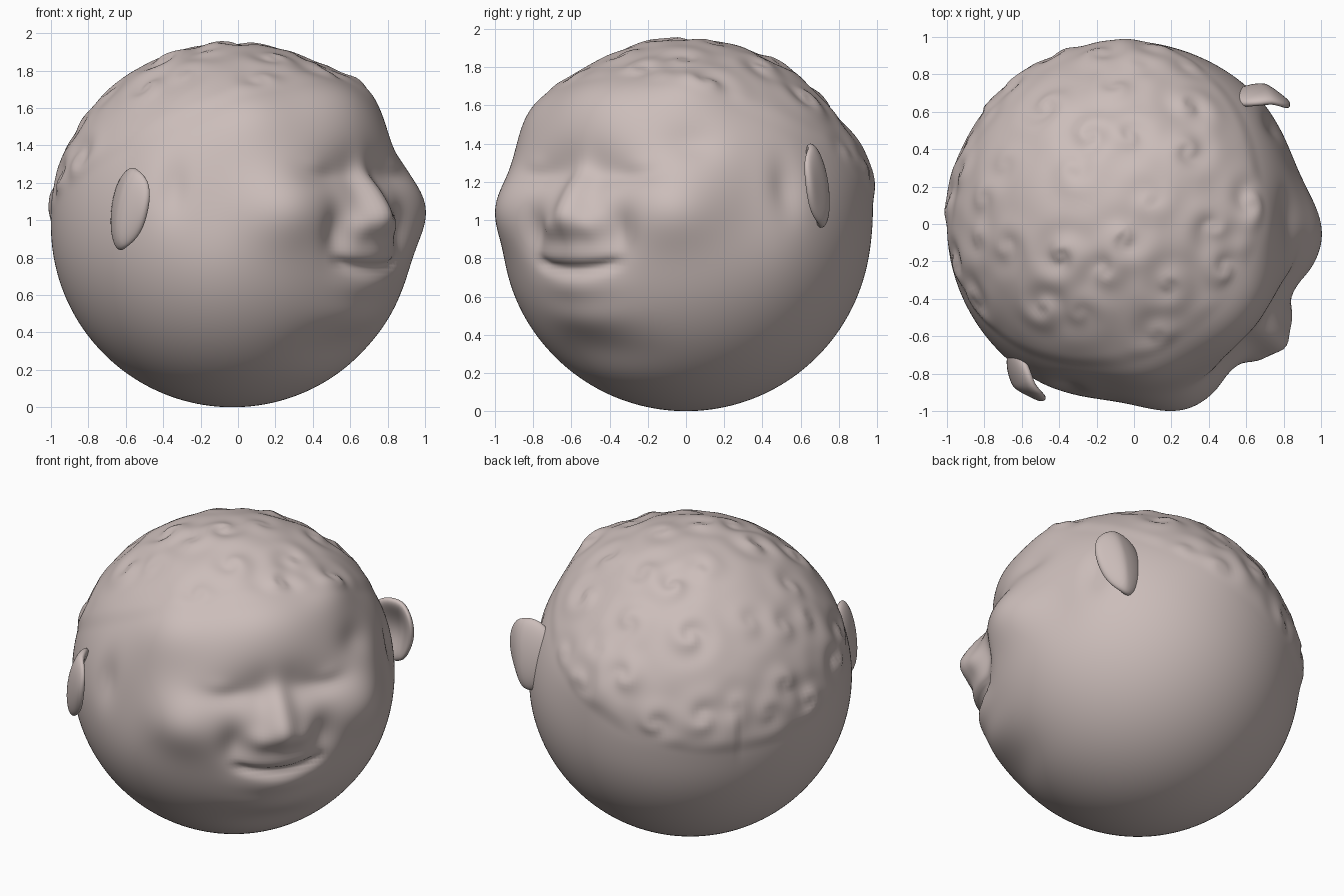
import bpy, bmesh, math, random
from mathutils import Vector, Matrix

if "Cube" in bpy.data.objects:
    bpy.data.objects.remove(bpy.data.objects["Cube"])
random.seed(4)

skin = bpy.data.materials.new("pinkish_clay")
skin.diffuse_color = (0.60, 0.51, 0.49, 1)
skin.use_nodes = True
skin.node_tree.nodes["Principled BSDF"].inputs["Base Color"].default_value = skin.diffuse_color

CENTRE = Vector((-0.03, 0.0, 0.97))
RADIUS = 0.97
FACE = math.radians(-38)          # heading of the face, seen from above
FWD = Vector((math.cos(FACE), math.sin(FACE), 0))
HAIR_AXIS = (FWD * math.cos(math.radians(117)) + Vector((0, 0, math.sin(math.radians(117))))).normalized()

# Face relief: side angle, elevation, height, side spread, vertical spread (degrees), mirrored
BUMPS = [
    (0, 41, 0.07, 30, 13, False),     # forehead
    (40, 46, 0.045, 17, 9, False),    # right brow corner
    (-45, 37, 0.045, 17, 12, False),  # left brow corner
    (40, 27, -0.03, 10, 6, False),    # right temple dip
    (0, 18, -0.07, 20, 8, False),     # eye band
    (0, 2, 0.08, 6, 6, False),        # nose tip
    (0, 12, 0.06, 5, 9, False),       # nose bridge
    (7.5, 0, 0.03, 4, 4, True),       # nostril wings
    (34, 5, 0.07, 13, 11, True),      # cheeks
    (20, 17, -0.03, 10, 4, True),     # eye sockets
    (22, 19, 0.015, 6, 3, True),      # closed lids
    (17, -2, -0.045, 5, 8, True),     # smile folds
    (60, 8, -0.03, 12, 18, True),     # temples
    (0, -9, 0.025, 12, 4, False),     # upper lip
    (0, -18.5, 0.028, 13, 4.5, False),  # lower lip
    (0, -28, 0.028, 17, 7, False),    # chin
    (0, -43, -0.02, 25, 8, False),    # under chin
    (72, 12, -0.03, 5, 9, True),      # hollow before the ears
    (128, 18, 0.035, 20, 11, False),  # back hair swell
    (170, 3, 0.015, 35, 8, False),    # nape hair edge
]


def gauss(x, s):
    return math.exp(-(x / s) ** 2)


def smooth(a, b, x):
    t = min(1, max(0, (x - a) / (b - a)))
    return t * t * (3 - 2 * t)


# Curl centres scattered over the hair cap, of varied size
curls = []
while len(curls) < 34:
    d = Vector((random.gauss(0, 1), random.gauss(0, 1), random.gauss(0, 1))).normalized()
    if d.dot(HAIR_AXIS) > 0.45 and all((d - c[0]).length > 0.21 for c in curls):
        t = d.orthogonal().normalized()
        curls.append((d, t, d.cross(t), random.uniform(0, 6.28), random.choice((-1, 1)),
                      random.uniform(0.006, 0.017)))


def relief(d):
    e = math.degrees(math.asin(max(-1, min(1, d.z))))
    u = math.degrees(math.atan2(d.y, d.x) - FACE)
    u = (u + 180) % 360 - 180
    h = 0
    for bu, be, amp, su, se, mirror in BUMPS:
        h += amp * gauss(u - bu, su) * gauss(e - be, se)
        if mirror:
            h += amp * gauss(u + bu, su) * gauss(e - be, se)
    # smiling mouth line
    if abs(u) < 20:
        h -= 0.035 * gauss(e + 13.5 - 2.5 * (u / 18) ** 2, 1.9) * smooth(20, 12, abs(u)) if abs(u) > 12 \
            else 0.035 * gauss(e + 13.5 - 2.5 * (u / 18) ** 2, 1.9)
    # hair cap and spiral curls
    w = smooth(0.37, 0.47, d.dot(HAIR_AXIS))
    if w > 0:
        h += 0.01 * w
        for c, t, b, ph, s, amp in curls:
            q = d - c
            r = q.length
            if r < 0.32:
                a = math.atan2(q.dot(b), q.dot(t))
                h += w * amp * gauss(r, 0.155) * smooth(0, 0.06, r) * math.cos(a + s * r * 25 + ph)
    return h


def finish(bm, name):
    mesh = bpy.data.meshes.new(name)
    bm.to_mesh(mesh)
    bm.free()
    mesh.materials.append(skin)
    for p in mesh.polygons:
        p.use_smooth = True
    ob = bpy.data.objects.new(name, mesh)
    bpy.context.collection.objects.link(ob)
    return ob


# Round head
bm = bmesh.new()
bmesh.ops.create_uvsphere(bm, u_segments=240, v_segments=140, radius=1)
for v in bm.verts:
    d = v.co.normalized()
    v.co = CENTRE + d * (RADIUS + relief(d))
low = min(v.co.z for v in bm.verts)
for v in bm.verts:
    v.co.z -= low
finish(bm, "round_head")


# Cupped ears: outward axis, forward axis, centre, lean of the top
def ear(name, centre, heading, side, lean):
    out = Vector((math.cos(heading), math.sin(heading), 0))
    fwd = Vector((-out.y, out.x, 0)) * side
    bm = bmesh.new()
    bmesh.ops.create_uvsphere(bm, u_segments=40, v_segments=28, radius=1,
                              matrix=Matrix.Rotation(math.pi / 2, 4, 'X'))
    for v in bm.verts:
        a, b, c = v.co.x, v.co.y, v.co.z
        rho = a * a + c * c
        f = 0.065 * b
        if b > 0:
            f -= 0.09 * b * (1 - rho)          # hollow of the ear
        f += 0.05 * smooth(0.2, 1, a)          # rim curls forward
        f += 0.03 * c                          # top leans forward
        o = 0.16 * a * (1 + 0.2 * c) + lean * c
        v.co = Vector(centre) + out * o + fwd * f + Vector((0, 0, 0.22 * c))
    finish(bm, name)


ear("ear_left_of_front", (-0.595, -0.81, 1.06), math.radians(-70), 1, 0.01)
ear("ear_right_of_front", (0.665, 0.68, 1.18), math.radians(6), -1, 0.01)
